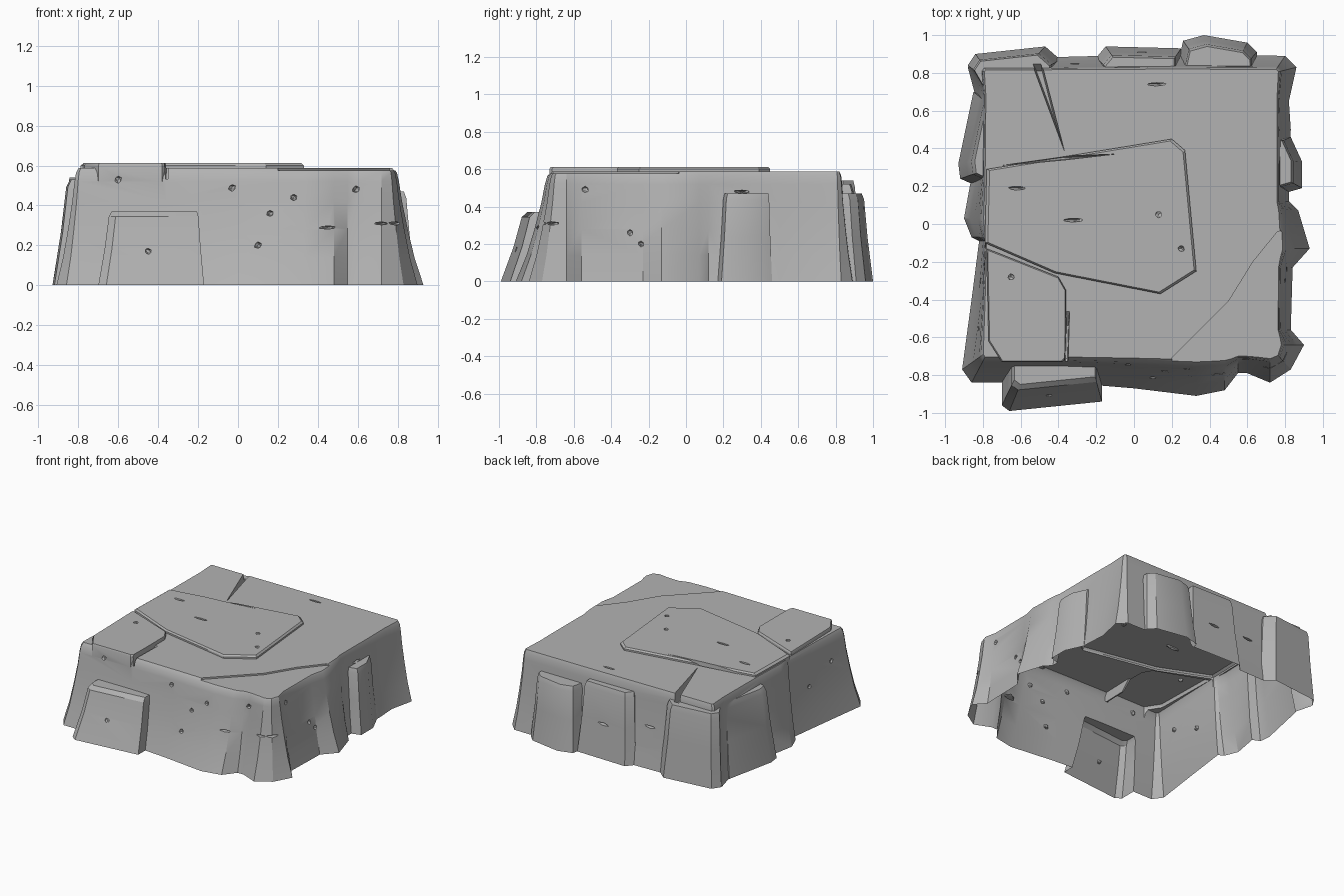
import bpy, bmesh, math, random
from mathutils import Vector

random.seed(4)
cube = bpy.data.objects.get("Cube")
if cube:
    bpy.data.objects.remove(cube, do_unlink=True)

stone = bpy.data.materials.new("grey stone")
stone.use_nodes = True
grey = (0.45, 0.45, 0.45, 1)
stone.diffuse_color = grey
stone.node_tree.nodes["Principled BSDF"].inputs["Base Color"].default_value = grey


def make_object(name, bm):
    mesh = bpy.data.meshes.new(name)
    bmesh.ops.recalc_face_normals(bm, faces=bm.faces)
    bm.to_mesh(mesh)
    bm.free()
    obj = bpy.data.objects.new(name, mesh)
    bpy.context.collection.objects.link(obj)
    mesh.materials.append(stone)
    return obj


def loft(name, base, top, levels):
    """Closed solid between two outlines in hundredths;
    each level is a height and a blend from base (0) to top (1)."""
    bm = bmesh.new()
    rings = []
    for height, blend in levels:
        ring = []
        for start, end in zip(base, top):
            spot = Vector(start).lerp(Vector(end), blend) / 100
            ring.append(bm.verts.new((spot.x, spot.y, height)))
        rings.append(ring)
    count = len(base)
    for low, high in zip(rings, rings[1:]):
        for i in range(count):
            j = (i + 1) % count
            bm.faces.new((low[i], low[j], high[j], high[i]))
    bm.faces.new(rings[0][::-1])
    bm.faces.new(rings[-1])
    return make_object(name, bm)


def scaled(outline, factor, shift=(0, 0)):
    """Outline scaled about its middle, then shifted."""
    points = [Vector(p) for p in outline]
    middle = sum(points, Vector((0, 0))) / len(points)
    return [middle + (p - middle) * factor + Vector(shift) for p in points]


def volume(mesh):
    bm = bmesh.new()
    bm.from_mesh(mesh)
    amount = abs(bm.calc_volume())
    bm.free()
    return amount


def combine(tool, operation):
    """Merge a part into the body or cut it out, with the first solver
    that keeps the body's bulk; return whether one did."""
    before = volume(body.data)
    for solver in ('EXACT', 'MANIFOLD', 'FLOAT'):
        mod = body.modifiers.new(tool.name, 'BOOLEAN')
        mod.operation = operation
        mod.solver = solver
        mod.object = tool
        graph = bpy.context.evaluated_depsgraph_get()
        mesh = bpy.data.meshes.new_from_object(body.evaluated_get(graph))
        body.modifiers.clear()
        if 0.8 < volume(mesh) / before < 1.2:
            body.data = mesh
            bpy.data.objects.remove(tool, do_unlink=True)
            return True
    return False


def join(part):
    if not combine(part, 'UNION'):
        parts.append(part)


def cut(tool):
    if not combine(tool, 'DIFFERENCE'):
        bpy.data.objects.remove(tool, do_unlink=True)


def pull_in(value, low, high):
    """Draw a coordinate in to just outside the limits of the flat top."""
    inside = max(low, min(high, value))
    return inside + (value - inside) * 0.2


def add_block(name, height, lean, outline):
    """Leaning block that stands on the ground against the wall."""
    top = scaled(outline, 0.84, lean)
    join(loft(name, outline, top, [(-0.05, 0), (0, 0), (height * 0.5, 0.58),
                                   (height * 0.93, 0.95), (height, 1.2)]))


def add_slab(name, outline):
    """Raised flat slab with a narrow sloping rim."""
    top = 0.612
    join(loft(name, outline, scaled(outline, 0.975),
              [(top - 0.1, 0), (top - 0.012, 0), (top, 1)]))


def cut_fissure(name, floor, outline):
    """Open crack in the top that narrows downwards."""
    cut(loft(name, scaled(outline, 0.5), outline, [(floor, 0), (0.6, 1), (0.7, 1)]))


# Main body: ground outline, drawn in to a squarer flat top
ground = [(-91, -77), (-86, -84), (-36, -84), (0, -87), (33, -91), (48, -88),
          (55, -79), (60, -79), (72, -84), (83, -77), (90, -64), (83, -56),
          (84, -23), (93, -13), (87, 7), (82, 12), (83, 50), (82, 65),
          (86, 83), (80, 89), (20, 90), (-55, 88), (-84, 88), (-88, 83),
          (-84, 68), (-86, 25), (-90, 3), (-86, -7), (-82, -9), (-86, -40)]
rim = [(pull_in(x, -77, 74), pull_in(y, -67, 80)) for x, y in ground]
body = loft("rock_body", ground, rim,
            [(-0.1, 0), (0, 0), (0.14, 0.3), (0.28, 0.52), (0.42, 0.71),
             (0.52, 0.81), (0.565, 0.88), (0.588, 1)])
parts = [body]

# Blocks leaning on the walls
add_block("front_block", 0.37, (2, 9),
          [(-70, -96), (-66, -99), (-17, -94), (-17, -60), (-70, -60)])
add_block("side_pillar", 0.47, (-3, 1),
          [(82, 17), (89, 19), (89, 33), (83, 46), (60, 46), (60, 17)])
add_block("back_block_middle", 0.52, (1, -3),
          [(-20, 70), (25, 70), (25, 93), (-15, 94), (-20, 88)])
add_block("back_block_left", 0.47, (0, -3),
          [(20, 70), (66, 70), (65, 91), (60, 96), (37, 100), (26, 97)])
add_block("back_block_right", 0.54, (-1, -2),
          [(-88, 84), (-80, 70), (-40, 70), (-39, 87), (-47, 94), (-84, 90)])
add_block("side_block", 0.53, (5, 0),
          [(-85, 70), (-93, 32), (-92, 24), (-83, 20), (-60, 20), (-60, 70)])

# Raised slabs of the top
add_slab("corner_slab", [(-78, -13), (-77, -62), (-70, -73), (-38, -73),
                         (-36, -71), (-36, -35), (-40, -28)])
add_slab("centre_slab", [(-78, 29), (-79, -10), (-42, -26), (14, -37),
                         (33, -25), (27, 39), (20, 45)])

# Lower step in the front corner
step = [(20, -71), (21, -99), (99, -99), (99, 0), (76, -4), (63, -20), (50, -41)]
cut(loft("corner_step", step, step, [(0.576, 0), (0.7, 1)]))

# Fissures in the top
cut_fissure("back_fissure", 0.5, [(-56, 90), (-36, 36), (-50, 90)])
cut_fissure("slab_fissure", 0.57, [(-79, 30), (-36, 34), (-10, 37), (-36, 36)])
cut_fissure("front_fissure", 0.52, [(-37, -80), (-35, -80), (-34, -45), (-36, -45)])
cut_fissure("small_fissure", 0.56, [(49, 60), (51, 36), (42, 24), (50, 33)])


def mark(aim, size, spots):
    """Cut small chipped hollows where rays along the aim meet the rock."""
    for u, v in spots:
        u, v = u / 100, v / 100
        place = Vector((u, v, 0) if aim.z else (u, 0, v) if aim.y else (0, u, v))
        graph = bpy.context.evaluated_depsgraph_get()
        hit, point, normal, index = body.ray_cast(place - aim * 2, aim, depsgraph=graph)
        if hit:
            bm = bmesh.new()
            bmesh.ops.create_icosphere(bm, subdivisions=1, radius=1)
            for vert in bm.verts:
                jitter = random.uniform(0.75, 1.1)
                vert.co = point + Vector([c * s * jitter for c, s in zip(vert.co, size)])
            cut(make_object("hollow", bm))


# Pits and slits
to_back, to_front, to_right, to_left, down = (
    Vector((0, 1, 0)), Vector((0, -1, 0)), Vector((-1, 0, 0)),
    Vector((1, 0, 0)), Vector((0, 0, -1)))
pit, slit, top_slit = (0.02, 0.02, 0.02), (0.05, 0.05, 0.01), (0.06, 0.012, 0.02)
mark(to_back, pit, [(-45, 17), (10, 20), (-60, 53), (-3, 49), (16, 36), (28, 44), (59, 48)])
mark(to_back, slit, [(45, 29), (72, 31)])
mark(to_right, pit, [(-30, 26), (-24, 20), (-54, 49)])
mark(to_right, slit, [(-72, 31), (30, 48)])
mark(to_front, slit, [(-30, 30), (5, 25)])
mark(to_left, pit, [(-55, 40), (-30, 30)])
mark(down, pit, [(13, 5), (25, -13), (-65, -28)])
mark(down, top_slit, [(-32, 2), (-62, 19), (12, 74)])

# Trim below the ground, leaving the underside open, and smooth the worn faces
bpy.ops.object.select_all(action='DESELECT')
for part in parts:
    bm = bmesh.new()
    bm.from_mesh(part.data)
    buried = [f for f in bm.faces if f.calc_center_median().z < -0.001]
    bmesh.ops.delete(bm, geom=buried, context='FACES')
    bm.to_mesh(part.data)
    bm.free()
    part.select_set(True)
bpy.context.view_layer.objects.active = body
bpy.ops.object.shade_smooth_by_angle(angle=math.radians(28))
